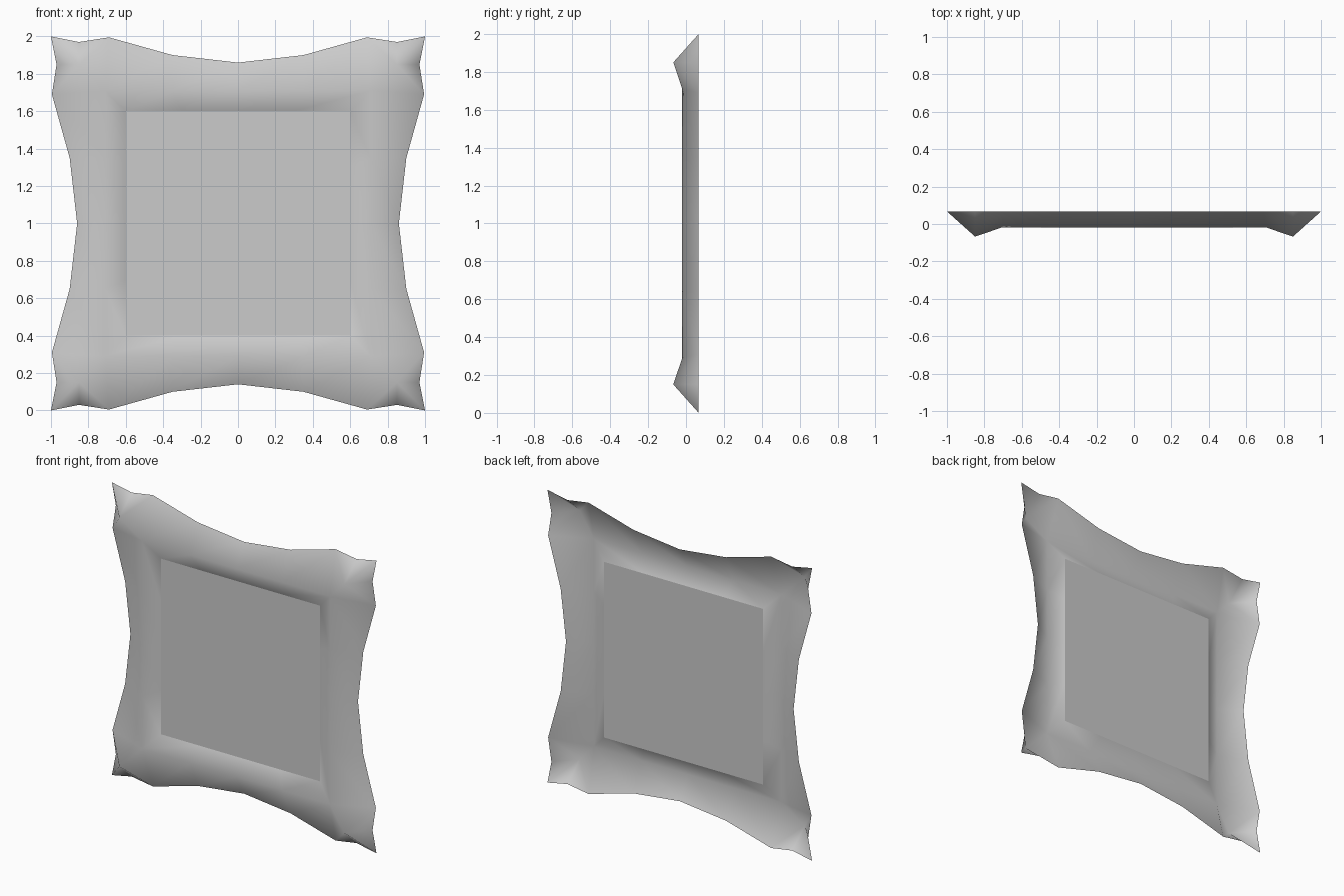
import bpy, bmesh, math

if "Cube" in bpy.data.objects:
    bpy.data.objects.remove(bpy.data.objects["Cube"])

grey = bpy.data.materials.new("light_grey")
grey.diffuse_color = (0.6, 0.6, 0.6, 1)
grey.use_nodes = True
grey.node_tree.nodes["Principled BSDF"].inputs["Base Color"].default_value = grey.diffuse_color

BACK, PEAK, RIDGE, PANEL = 0.067, -0.067, -0.02, 0.028   # depths along y


def add_object(name, bm, smooth):
    bmesh.ops.remove_doubles(bm, verts=bm.verts, dist=0.0005)
    for f in bm.faces:
        f.smooth = smooth
    mesh = bpy.data.meshes.new(name)
    bm.to_mesh(mesh)
    bm.free()
    mesh.materials.append(grey)
    obj = bpy.data.objects.new(name, mesh)
    bpy.context.collection.objects.link(obj)
    return obj


def add_face(bm, points, turn):
    """Face from (across, outward, depth) points, turned about the sheet centre."""
    c, s = round(math.cos(turn)), round(math.sin(turn))
    bm.faces.new([bm.verts.new((u * c - r * s, y, 1 + u * s + r * c))
                  for u, r, y in points])


# Flat recessed centre panel
bm = bmesh.new()
add_face(bm, [(-0.6, -0.6, PANEL), (0.6, -0.6, PANEL),
              (0.6, 0.6, PANEL), (-0.6, 0.6, PANEL)], 0)
add_object("centre_panel", bm, False)

# Raised border: profile rows of one side, repeated four times
inner = [(u, 0.6, PANEL) for u in (-0.6, -0.3, 0, 0.3, 0.6)]
ridge = [(u, 0.71, RIDGE) for u in (-0.71, -0.35, 0, 0.35, 0.71)]
outer = [(-0.69, 0.995, BACK), (-0.35, 0.9, BACK), (0, 0.86, BACK),
         (0.35, 0.9, BACK), (0.69, 0.995, BACK)]

# Pinched corner: rim points fanned around a peak
peak = (0.85, 0.85, PEAK)
rim = [(0.71, 0.71, RIDGE), (0.995, 0.69, BACK), (0.97, 0.85, BACK),
       (1, 1, BACK), (0.85, 0.97, BACK), (0.69, 0.995, BACK)]

bm = bmesh.new()
for k in range(4):
    turn = k * math.pi / 2
    for low, high in ((inner, ridge), (ridge, outer)):
        for i in range(4):
            add_face(bm, [low[i], low[i + 1], high[i + 1], high[i]], turn)
    for i, point in enumerate(rim):
        add_face(bm, [peak, point, rim[(i + 1) % len(rim)]], turn)
add_object("border_frame", bm, True)
